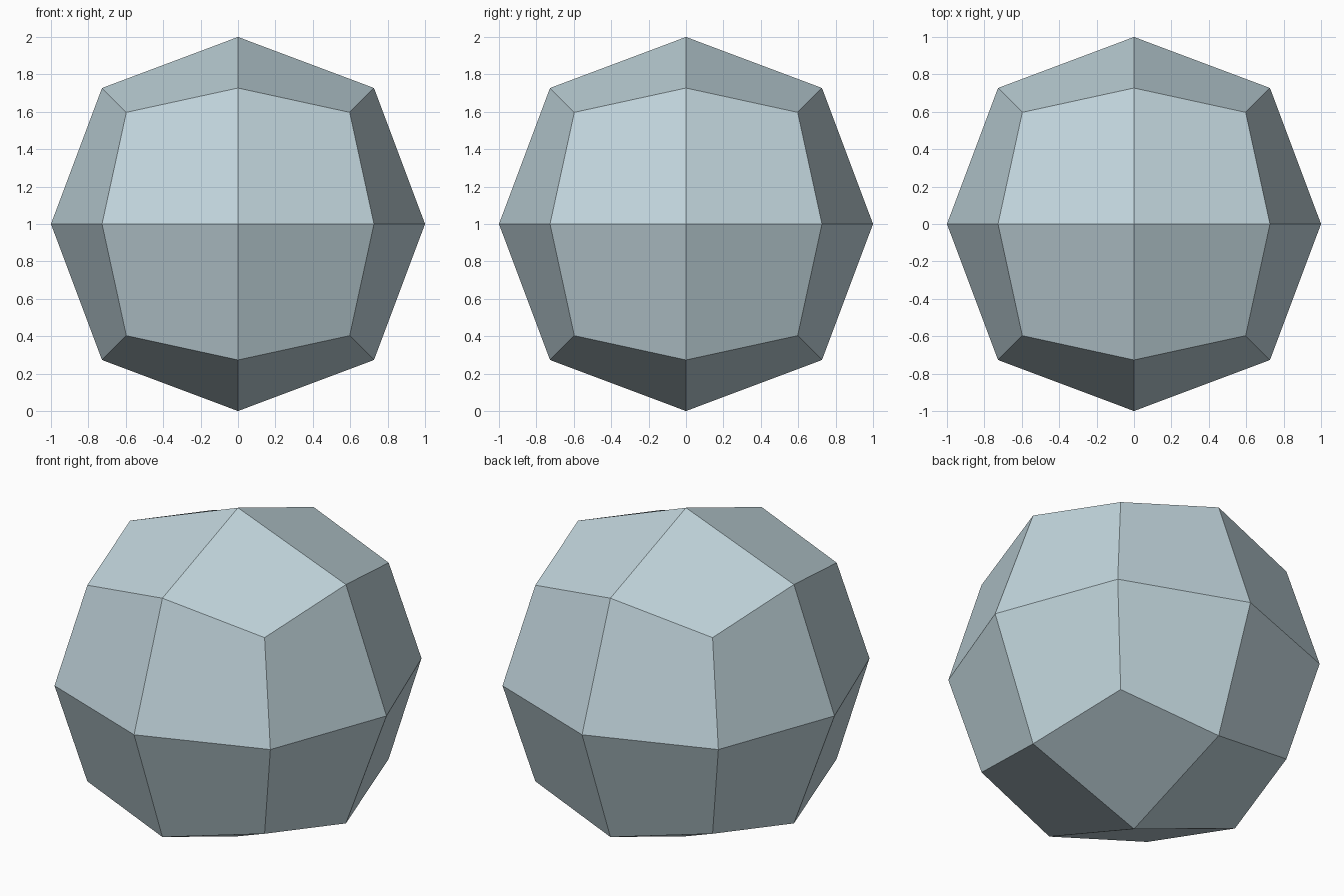
import bpy
import bmesh

default = bpy.data.objects.get("Cube")
if default:
    bpy.data.objects.remove(default, do_unlink=True)

# Pale blue-grey material
mat = bpy.data.materials.new("pale_blue_grey")
mat.use_nodes = True
colour = (0.53, 0.66, 0.71, 1)
mat.diffuse_color = colour
mat.node_tree.nodes["Principled BSDF"].inputs["Base Color"].default_value = colour

# Cube split once into 24 quads, then rounded out
bm = bmesh.new()
bmesh.ops.create_cube(bm, size=2)
bmesh.ops.subdivide_edges(bm, edges=bm.edges[:], cuts=1, use_grid_fill=True)

# Scale for face centres, edge midpoints and corners
scale = {1: 1.0, 2: 0.727, 3: 0.597}
for v in bm.verts:
    v.co *= scale[sum(abs(c) > 0.5 for c in v.co)]
bmesh.ops.recalc_face_normals(bm, faces=bm.faces[:])

mesh = bpy.data.meshes.new("faceted_ball")
bm.to_mesh(mesh)
bm.free()
mesh.materials.append(mat)

# Faceted ball resting on the ground
ball = bpy.data.objects.new("faceted_ball", mesh)
ball.location.z = 1
bpy.context.collection.objects.link(ball)
